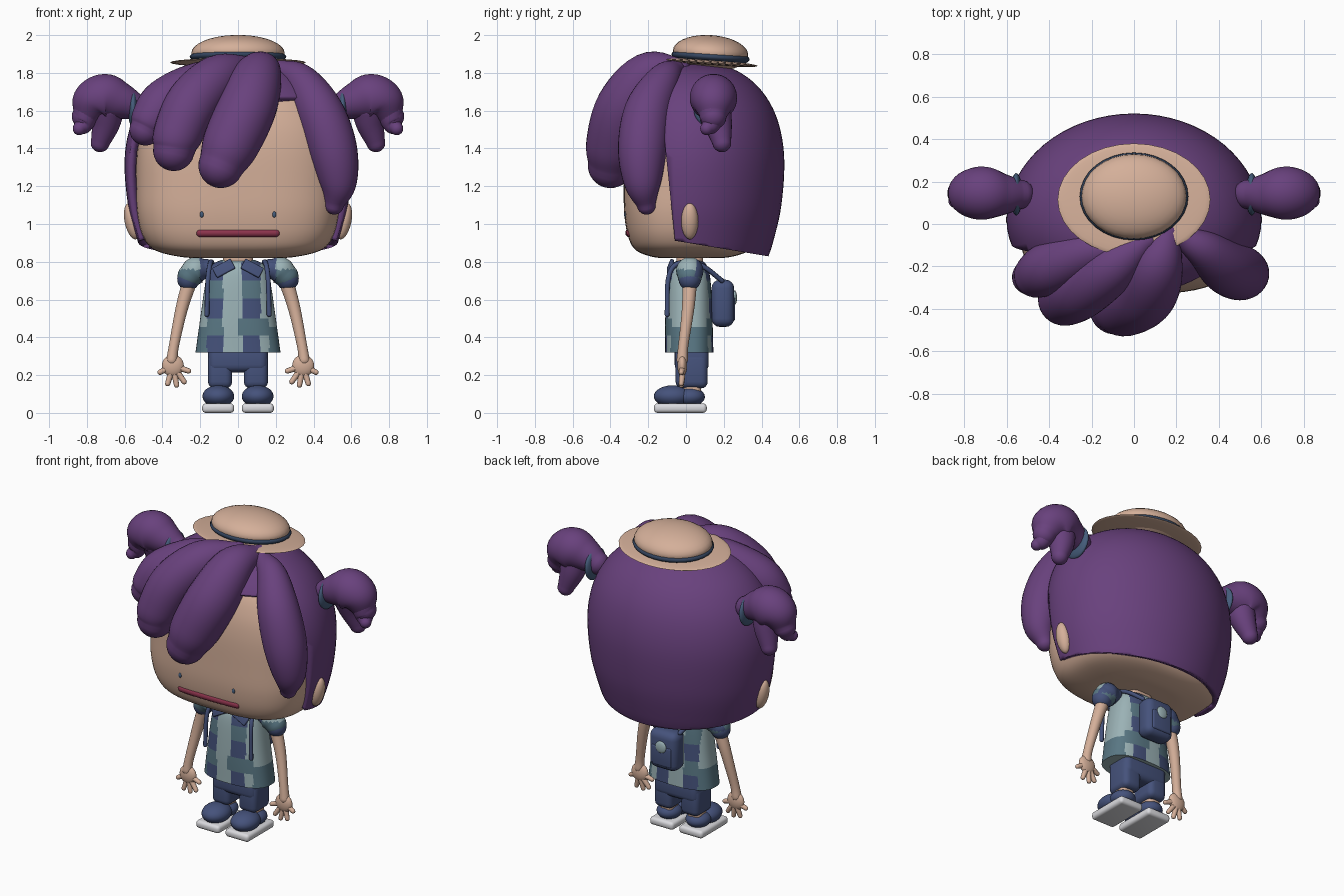
import bpy, bmesh, math
from mathutils import Vector, Matrix

old = bpy.data.objects.get("Cube")
if old:
    bpy.data.objects.remove(old)


def material(name, rgb):
    m = bpy.data.materials.new(name)
    m.use_nodes = True
    m.diffuse_color = (*rgb, 1)
    m.node_tree.nodes["Principled BSDF"].inputs["Base Color"].default_value = (*rgb, 1)
    return m


SKIN = material("skin", (.66, .43, .32))
HAIR = material("purple_hair", (.14, .053, .205))
NAVY = material("navy_cloth", (.06, .085, .2))
PALE = material("pale_blue_cloth", (.33, .45, .47))
TEAL = material("teal_cloth", (.1, .185, .23))
BAND = material("dark_band", (.035, .06, .115))
BLUE = material("slate_blue", (.06, .11, .2))
RED = material("crimson", (.27, .035, .075))
WHITE = material("white_rubber", (.7, .7, .73))


def finish(name, bm, mats, rule=None, angle=40):
    bmesh.ops.remove_doubles(bm, verts=bm.verts, dist=1e-5)
    bmesh.ops.recalc_face_normals(bm, faces=bm.faces)
    mesh = bpy.data.meshes.new(name)
    for m in mats if isinstance(mats, list) else [mats]:
        mesh.materials.append(m)
    for f in bm.faces:
        f.smooth = True
        if rule:
            f.material_index = rule(f.calc_center_median())
    bm.to_mesh(mesh)
    bm.free()
    mesh.set_sharp_from_angle(angle=math.radians(angle))
    ob = bpy.data.objects.new(name, mesh)
    bpy.context.collection.objects.link(ob)
    return ob


def smooth_path(points, steps=6):
    """Catmull-Rom samples through points of any dimension."""
    p = [Vector(q) for q in points]
    p = [2 * p[0] - p[1]] + p + [2 * p[-1] - p[-2]]
    out = []
    for a, b, c, d in zip(p, p[1:], p[2:], p[3:]):
        for i in range(steps):
            t = i / steps
            out.append(.5 * (2 * b + (c - a) * t + (2 * a - 5 * b + 4 * c - d) * t * t
                             + (3 * b - a - 3 * c + d) * t ** 3))
    return out + [p[-2]]


def bridge(rings, caps=True):
    bm = bmesh.new()
    vs = [[bm.verts.new(c) for c in ring] for ring in rings]
    n = len(vs[0])
    for a, b in zip(vs, vs[1:]):
        for i in range(n):
            j = (i + 1) % n
            bm.faces.new((a[i], a[j], b[j], b[i]))
    if caps:
        bm.faces.new(vs[0])
        bm.faces.new(vs[-1])
    return bm


def loft(profile, cy, power=2, n=64, steps=6, caps=True):
    """Stack superellipse rings; rows are z, half width, front depth, back depth."""
    rings = []
    for z, w, front, back in smooth_path(profile, steps):
        ring = []
        for i in range(n):
            a = math.tau * i / n
            c, s = math.cos(a), math.sin(a)
            x = math.copysign(abs(c) ** (2 / power), c) * max(w, 0)
            y = math.copysign(abs(s) ** (2 / power), s) * max(back if s > 0 else front, 0)
            ring.append((x, cy + y, z))
        rings.append(ring)
    return bridge(rings, caps)


def tube(name, points, mats, side=1, n=20, rule=None):
    """Round-ended tube; rows are x, y, z, radius."""
    rows = [(p.xyz, p[3]) for p in smooth_path([(side * x, y, z, r) for x, y, z, r in points])]
    t0 = (rows[1][0] - rows[0][0]).normalized()
    t1 = (rows[-1][0] - rows[-2][0]).normalized()
    arc = [math.pi / 2 * k / 6 for k in range(1, 7)]
    (p0, r0), (p1, r1) = rows[0], rows[-1]
    rows = ([(p0 - t0 * r0 * math.sin(a), r0 * math.cos(a)) for a in reversed(arc)] + rows
            + [(p1 + t1 * r1 * math.sin(a), r1 * math.cos(a)) for a in arc])
    rings, normal = [], t0.orthogonal()
    for i, (p, r) in enumerate(rows):
        t = (rows[min(i + 1, len(rows) - 1)][0] - rows[max(i - 1, 0)][0]).normalized()
        normal = (normal - t * normal.dot(t)).normalized()
        other = t.cross(normal)
        rings.append([p + r * (normal * math.cos(math.tau * k / n) + other * math.sin(math.tau * k / n))
                      for k in range(n)])
    return finish(name, bridge(rings, False), mats, rule, 75)


def ball(name, loc, half, mat, rot=None):
    bm = bmesh.new()
    bmesh.ops.create_uvsphere(bm, u_segments=32, v_segments=18, radius=1)
    m = Matrix.Translation(loc) @ (rot or Matrix()) @ Matrix.Diagonal((*half, 1))
    bmesh.ops.transform(bm, matrix=m, verts=bm.verts)
    return finish(name, bm, mat, angle=80)


def box(name, loc, size, mat, bevel, rot=None):
    bm = bmesh.new()
    bmesh.ops.create_cube(bm, size=1)
    bmesh.ops.scale(bm, vec=size, verts=bm.verts)
    bmesh.ops.bevel(bm, geom=bm.edges[:], offset=bevel, segments=4, profile=.5, affect='EDGES')
    bmesh.ops.transform(bm, matrix=Matrix.Translation(loc) @ (rot or Matrix()), verts=bm.verts)
    return finish(name, bm, mat, angle=50)


# Head
shape = [(.82, 0), (.82, .3), (.825, .55), (.86, .81), (.93, .93), (1.05, .99), (1.2, 1), (1.4, .99),
         (1.55, .92), (1.68, .76), (1.77, .45), (1.8, 0)]
head = finish("head", loft([(z, r * .54, r * .35, r * .39) for z, r in shape], .02, 3), SKIN, angle=80)

# Hair cap: open shell trimmed at the neck and around the face
shape = [(.8, .81), (.9, .88), (1.1, .97), (1.35, 1), (1.55, .93), (1.7, .77), (1.8, .54), (1.84, .3), (1.85, 0)]
bm = loft([(z, r * .6, r * .43, r * .5) for z, r in shape], .02, caps=False)
for co, no, clear in [((0, -.05, .91), (0, .08, .48), True), ((0, -.13, 1.6), (0, .995, .103), False),
                      ((0, 0, 1.67), (0, 0, 1), False)]:
    bmesh.ops.bisect_plane(bm, geom=bm.verts[:] + bm.edges[:] + bm.faces[:], plane_co=co,
                           plane_no=no, clear_inner=clear)
face_gap = [f for f in bm.faces if f.calc_center_median().z < 1.67
            and f.calc_center_median().y + .103 * f.calc_center_median().z < .035]
bmesh.ops.delete(bm, geom=face_gap, context='FACES')
cap = finish("hair_cap", bm, HAIR)
shell = cap.modifiers.new("thickness", 'SOLIDIFY')
shell.thickness, shell.offset = .04, -1

# Fringe strands
strands = {
    "fringe_outer": [(.0, -.1, 1.82, .05), (-.2, -.13, 1.76, .1), (-.38, -.2, 1.65, .125),
                     (-.46, -.24, 1.55, .11), (-.49, -.25, 1.5, .085)],
    "fringe_middle": [(.06, -.08, 1.84, .05), (-.1, -.2, 1.78, .12), (-.24, -.3, 1.64, .14),
                      (-.32, -.35, 1.47, .13), (-.34, -.36, 1.39, .11)],
    "fringe_centre": [(.17, -.03, 1.83, .05), (.11, -.19, 1.79, .125), (.05, -.32, 1.62, .155),
                      (-.04, -.38, 1.42, .15), (-.09, -.4, 1.31, .12)],
    "side_lock": [(.22, -.06, 1.82, .05), (.33, -.12, 1.76, .09), (.43, -.2, 1.6, .125),
                  (.5, -.23, 1.4, .13), (.53, -.23, 1.22, .1), (.51, -.21, 1.1, .05)]}
for name, path in strands.items():
    tube(name, path, HAIR, n=32)

# Hat: brim, band and crown share a slight tilt
tilt = Matrix.Rotation(math.radians(-4), 4, 'X')
ball("hat_brim", (0, .115, 1.855), (.36, .265, .016), SKIN, tilt)
ball("hat_band", (0, .13, 1.885), (.256, .207, .05), BAND, tilt)
ball("hat_crown", (0, .13, 1.905), (.247, .2, .095), SKIN, tilt)

# Mouth follows the face
bpy.context.view_layer.update()


def face_y(x, z):
    return head.ray_cast(Vector((x, -2, z)), Vector((0, 1, 0)))[1].y


tube("mouth", [(x / 100, face_y(x / 100, .953) + .013, .953, .023) for x in range(-20, 21, 10)], RED)

# Neck and shirt with a checked pattern
box("neck", (0, .02, .82), (.16, .14, .12), SKIN, .04)


def plaid(c):
    if abs(c.x) > .165:
        return 0 if c.z > .46 else 1
    column, row = math.floor((c.x + .98) / .1), math.floor(c.z / .1)
    if column % 2 == 0:
        return 2 if row % 2 else 1
    return 1 if row == 4 and c.x > 0 else 0


bm = loft([(.32, .225, .13, .125), (.5, .2, .13, .12), (.7, .17, .12, .11), (.78, .14, .1, .09),
           (.81, .09, .06, .06)], .02, 2.6, n=96, steps=8)
finish("shirt", bm, [PALE, TEAL, NAVY], plaid)

# Trousers seat and backpack
box("trouser_seat", (0, .03, .29), (.315, .18, .15), NAVY, .04)
box("backpack", (0, .195, .58), (.2, .12, .25), NAVY, .045)
box("backpack_pocket", (0, .245, .55), (.14, .03, .13), NAVY, .013)
ball("backpack_badge", (0, .258, .61), (.038, .012, .038), PALE)

for s, label in ((1, "left"), (-1, "right")):
    # Face and pigtail
    ball(label + "_eye", (s * .192, face_y(.192, 1.05), 1.05), (.01, .007, .016), BLUE)
    ball(label + "_ear", (s * .56, .02, 1.015), (.04, .045, .098), SKIN,
         Matrix.Rotation(s * math.radians(12), 4, 'Y'))
    ball(label + "_hair_tie", (s * .555, .14, 1.61), (.028, .1, .1), BLUE)
    tube(label + "_pigtail", [(.54, .14, 1.62, .07), (.62, .14, 1.65, .1), (.7, .145, 1.67, .125),
                              (.77, .145, 1.64, .115), (.81, .145, 1.57, .07)], HAIR, s, 28)
    tube(label + "_pigtail_inner_curl", [(.69, .15, 1.61, .09), (.7, .17, 1.53, .075),
                                         (.73, .19, 1.43, .05)], HAIR, s)
    tube(label + "_pigtail_outer_curl", [(.8, .14, 1.6, .075), (.82, .13, 1.53, .055),
                                         (.84, .11, 1.505, .035)], HAIR, s)
    # Collar, sleeve and strap
    box(label + "_collar", (s * .075, -.082, .765), (.11, .02, .06), NAVY, .006,
        Matrix.Rotation(s * math.radians(28), 4, 'Y') @ Matrix.Rotation(math.radians(-20), 4, 'X'))
    tube(label + "_sleeve", [(.17, .02, .765, .05), (.22, .02, .755, .072), (.255, .02, .725, .065)],
         [NAVY, TEAL, PALE], s, 24,
         lambda c: 0 if abs(c.x) < .2 or c.y > .05 and c.z > .72 else 1 if c.z < .76 else 2)
    tube(label + "_cuff", [(.25, .02, .727, .064), (.262, .02, .708, .06)], NAVY, s)
    tube(label + "_strap", [(.09, .19, .7, .013), (.13, .1, .77, .013), (.14, .02, .8, .013),
                            (.15, -.06, .78, .013), (.16, -.095, .7, .013), (.165, -.1, .52, .013)], NAVY, s, 8)
    # Arm and hand
    tube(label + "_arm", [(.25, .02, .71, .04), (.285, .015, .6, .035), (.31, .005, .5, .031),
                          (.34, -.015, .35, .027), (.35, -.02, .28, .03)], SKIN, s)
    ball(label + "_palm", (s * .345, -.02, .25), (.058, .026, .058), SKIN)
    for x, z in ((.413, .215), (.372, .155), (.325, .147), (.285, .165), (.262, .222)):
        tube(label + "_finger", [(.345, -.02, .25, .016), ((x + .345) / 2, -.02, z / 2 + .125, .016),
                                 (x, -.025, z, .014)], SKIN, s, 10)
    # Leg and shoe
    box(label + "_trouser_leg", (s * .095, .03, .225), (.128, .17, .19), NAVY, .035)
    box(label + "_ankle", (s * .1, .03, .12), (.09, .1, .08), SKIN, .03)
    ball(label + "_shoe_toe", (s * .104, -.07, .088), (.084, .1, .058), NAVY)
    ball(label + "_shoe_heel", (s * .104, .02, .085), (.075, .08, .05), NAVY)
    box(label + "_sole", (s * .105, -.03, .025), (.17, .28, .05), WHITE, .02)
